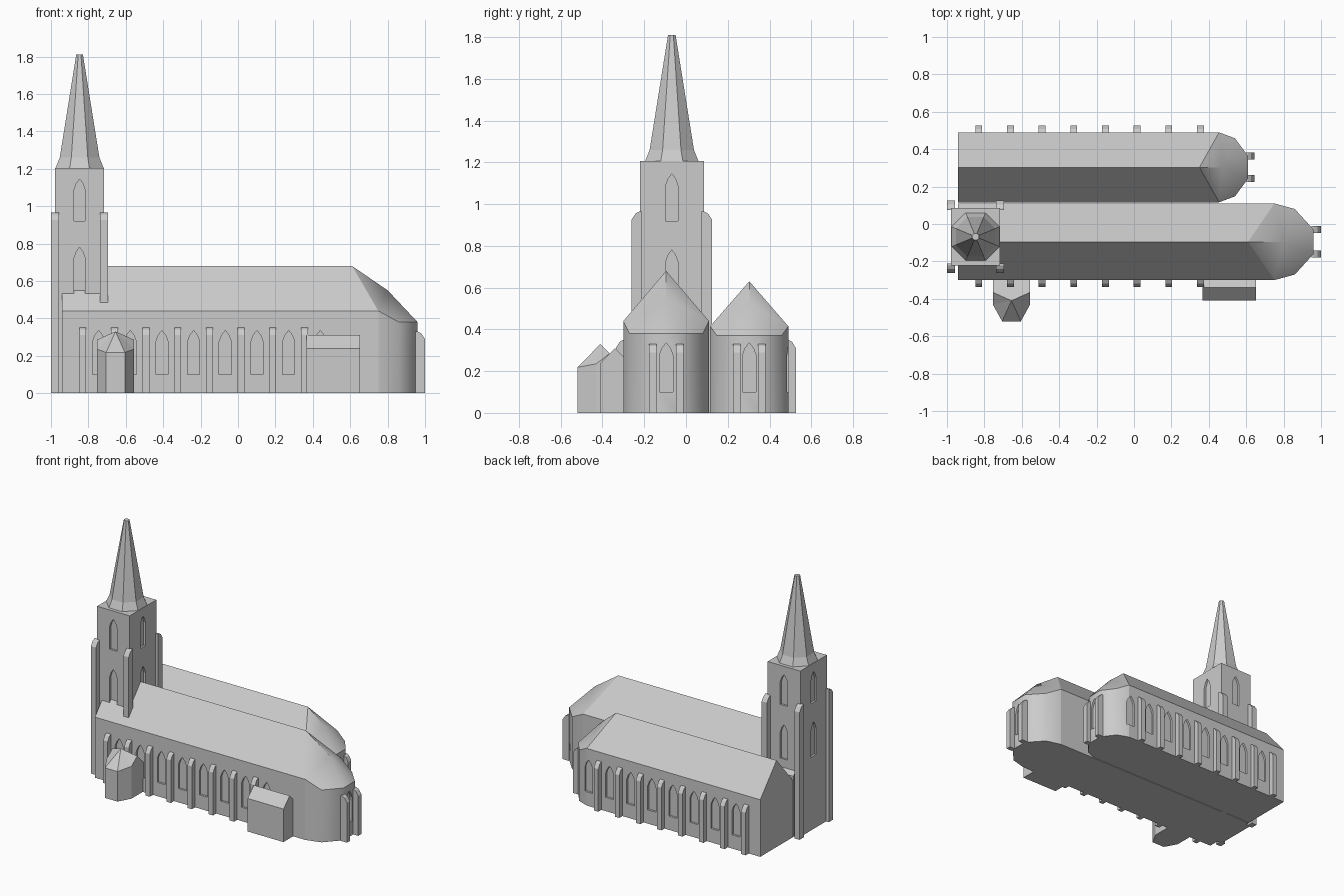
import bpy, bmesh, math
from mathutils import Vector

if "Cube" in bpy.data.objects:
    bpy.data.objects.remove(bpy.data.objects["Cube"])

stone = bpy.data.materials.new("light_grey_stone")
stone.diffuse_color = (0.6, 0.6, 0.6, 1)
stone.use_nodes = True
stone.node_tree.nodes["Principled BSDF"].inputs["Base Color"].default_value = stone.diffuse_color


def make(name, bm):
    bmesh.ops.recalc_face_normals(bm, faces=bm.faces)
    me = bpy.data.meshes.new(name)
    bm.to_mesh(me)
    bm.free()
    me.materials.append(stone)
    ob = bpy.data.objects.new(name, me)
    bpy.context.collection.objects.link(ob)
    return ob


def prism(bm, pts, vec):
    """Extrude a flat outline along a vector."""
    a = [bm.verts.new(p) for p in pts]
    b = [bm.verts.new(Vector(p) + Vector(vec)) for p in pts]
    n = len(a)
    bm.faces.new(a)
    bm.faces.new(b[::-1])
    for i in range(n):
        bm.faces.new((a[i], a[(i + 1) % n], b[(i + 1) % n], b[i]))


def wall_frame(x, y, deg):
    """Local axes for a wall point: along the wall and outward."""
    t = math.radians(deg)
    out = Vector((round(math.cos(t)), round(math.sin(t)), 0))
    return Vector((x, y, 0)), Vector((-out.y, out.x, 0)), out


def window(bm, x, y, deg, z0, z1, w=0.065, depth=0.015):
    o, u, out = wall_frame(x, y, deg)
    h = w / 2
    prof = [(-h, z0), (h, z0), (h, z1 - 0.06), (h * 0.6, z1 - 0.025), (0, z1),
            (-h * 0.6, z1 - 0.025), (-h, z1 - 0.06)]
    prism(bm, [o + u * a + Vector((0, 0, z)) - out * depth for a, z in prof], out * (depth + 0.02))


def buttress(bm, x, y, deg, h, d=0.036, w=0.036, drop=0.04):
    o, u, out = wall_frame(x, y, deg)
    prof = [(-0.01, 0), (d, 0), (d, h - drop), (d * 0.5, h - drop * 0.25), (0, h), (-0.01, h)]
    prism(bm, [o + out * a + Vector((0, 0, z)) - u * w / 2 for a, z in prof], u * w)


def carve(ob, cut_bm):
    """Cut the window recesses out of a part and keep the result."""
    cutter = make("window_cutter", cut_bm)
    cutter.hide_render = True
    m = ob.modifiers.new("recesses", 'BOOLEAN')
    m.operation, m.solver, m.object = 'DIFFERENCE', 'EXACT', cutter
    dg = bpy.context.evaluated_depsgraph_get()
    me = bpy.data.meshes.new_from_object(ob.evaluated_get(dg))
    ob.modifiers.clear()
    ob.data = me
    bpy.data.objects.remove(cutter)


def smooth_apse(ob):
    """Smooth the small curved facets, keep eaves and long walls crisp."""
    bm = bmesh.new()
    bm.from_mesh(ob.data)
    small = {f: max(e.calc_length() for e in f.edges) < 0.5 for f in bm.faces}
    for f in bm.faces:
        f.smooth = small[f]
    for e in bm.edges:
        fs = e.link_faces
        e.smooth = (len(fs) == 2 and small[fs[0]] and small[fs[1]]
                    and e.calc_face_angle(3) < math.radians(46)
                    and (abs(fs[0].normal.z) < 0.1) == (abs(fs[1].normal.z) < 0.1))
    bm.to_mesh(ob.data)
    bm.free()


def nave(name, west, cy, ridge, mid, eaves):
    """Hall with gable at the west and a polygonal apse; eaves = (x, half width, z)."""
    bm = bmesh.new()
    side = [(west, eaves[0][1], eaves[0][2])] + eaves
    rim = [(x, cy - h, z) for x, h, z in side] + [(x, cy + h, z) for x, h, z in side[::-1]]
    top = [bm.verts.new(p) for p in rim]
    low = [bm.verts.new((x, y, 0)) for x, y, z in rim]
    n = len(top)
    g = bm.verts.new((west, cy, ridge[1]))
    r = bm.verts.new((ridge[0], cy, ridge[1]))
    m = bm.verts.new((mid[0], cy, mid[1]))
    for i in range(n - 1):
        bm.faces.new((low[i], low[i + 1], top[i + 1], top[i]))
    bm.faces.new((low[-1], low[0], top[0], g, top[-1]))
    bm.faces.new(low[::-1])
    bm.faces.new((top[0], top[1], r, g))
    bm.faces.new((top[-2], top[-1], g, r))
    bm.faces.new((top[1], m, r))
    bm.faces.new((m, top[-2], r))
    for i in range(1, n - 2):
        bm.faces.new((top[i], top[i + 1], m))
    return make(name, bm)


# Main nave and north nave
main = nave("main_nave", -0.94, -0.095, (0.61, 0.68), (0.80, 0.55),
            [(0.75, 0.205, 0.44), (0.86, 0.175, 0.38), (0.96, 0.065, 0.38)])
north = nave("north_nave", -0.94, 0.303, (0.35, 0.63), (0.47, 0.53),
             [(0.455, 0.187, 0.415), (0.54, 0.155, 0.37), (0.61, 0.06, 0.37)])

# Buttresses and window recesses in a regular rhythm
bays = [-0.83 + 0.1693 * i for i in range(8)]
for ob, wall_y, deg, apse_x, cy, dy in ((main, -0.30, 270, 0.96, -0.095, 0.065),
                                        (north, 0.49, 90, 0.61, 0.303, 0.06)):
    bm, cut = bmesh.new(), bmesh.new()
    for x in bays:
        buttress(bm, x, wall_y, deg, 0.35)
        window(cut, x + 0.085, wall_y, deg, 0.10, 0.335)
    for s in (-1, 1):
        buttress(bm, apse_x, cy + s * dy, 0, 0.33, 0.04 if deg == 270 else 0.033)
    window(cut, apse_x, cy, 0, 0.10, 0.335)
    make(ob.name + "_buttresses", bm)
    carve(ob, cut)
    smooth_apse(ob)

# Tower with windows on all four faces
TX, TY, HX, HY = -0.847, -0.068, 0.131, 0.153
bm, cut = bmesh.new(), bmesh.new()
prism(bm, [(TX + a * HX, TY + b * HY, 0) for a, b in ((-1, -1), (1, -1), (1, 1), (-1, 1))], (0, 0, 1.205))
tower = make("tower", bm)
for z0, z1 in ((0.53, 0.78), (0.92, 1.145)):
    for sx, sy, deg in ((1, 0, 0), (0, 1, 90), (-1, 0, 180), (0, -1, 270)):
        window(cut, TX + sx * HX, TY + sy * HY, deg, z0, z1, 0.06)
carve(tower, cut)

# Tower corner buttresses
bm = bmesh.new()
for x in (-0.979, -0.717):
    buttress(bm, x, TY + HY, 90, 0.965, 0.04, 0.042)
    buttress(bm, x, TY - HY, 270, 0.965, 0.04, 0.042)
make("tower_buttresses", bm)

# Octagonal flared spire
bm = bmesh.new()
rings = []
for a, z in ((0.128, 1.205), (0.106, 1.26), (0.018, 1.81)):
    r = a / math.cos(math.pi / 8)
    rings.append([bm.verts.new((TX + r * math.cos((i + 0.5) * math.pi / 4),
                                TY + r * math.sin((i + 0.5) * math.pi / 4), z)) for i in range(8)])
for lo, hi in zip(rings, rings[1:]):
    for i in range(8):
        j = (i + 1) % 8
        bm.faces.new((lo[i], lo[j], hi[j], hi[i]))
bm.faces.new(rings[-1])
bm.faces.new(rings[0][::-1])
make("spire", bm)

# Polygonal porch: pointed front roof, back slope falling to the nave
bm = bmesh.new()
px = -0.655
rim = [(-0.1, -0.29, 0.21), (-0.1, -0.365, 0.285), (-0.1, -0.43, 0.235), (-0.05, -0.52, 0.218),
       (0.05, -0.52, 0.218), (0.1, -0.43, 0.235), (0.1, -0.365, 0.285), (0.1, -0.29, 0.21)]
top = [bm.verts.new((px + x, y, z)) for x, y, z in rim]
low = [bm.verts.new((px + x, y, 0)) for x, y, z in rim]
apex = bm.verts.new((px, -0.41, 0.33))
for i in range(8):
    j = (i + 1) % 8
    bm.faces.new((low[i], low[j], top[j], top[i]))
    bm.faces.new((top[i], top[j], apex))
bm.faces.new(low)
make("porch", bm)

# Small gabled annex by the apse
bm = bmesh.new()
prism(bm, [(0.365, y, z) for y, z in ((-0.41, 0), (-0.41, 0.24), (-0.34, 0.31), (-0.29, 0.26), (-0.29, 0))],
      (0.288, 0, 0))
make("annex", bm)
